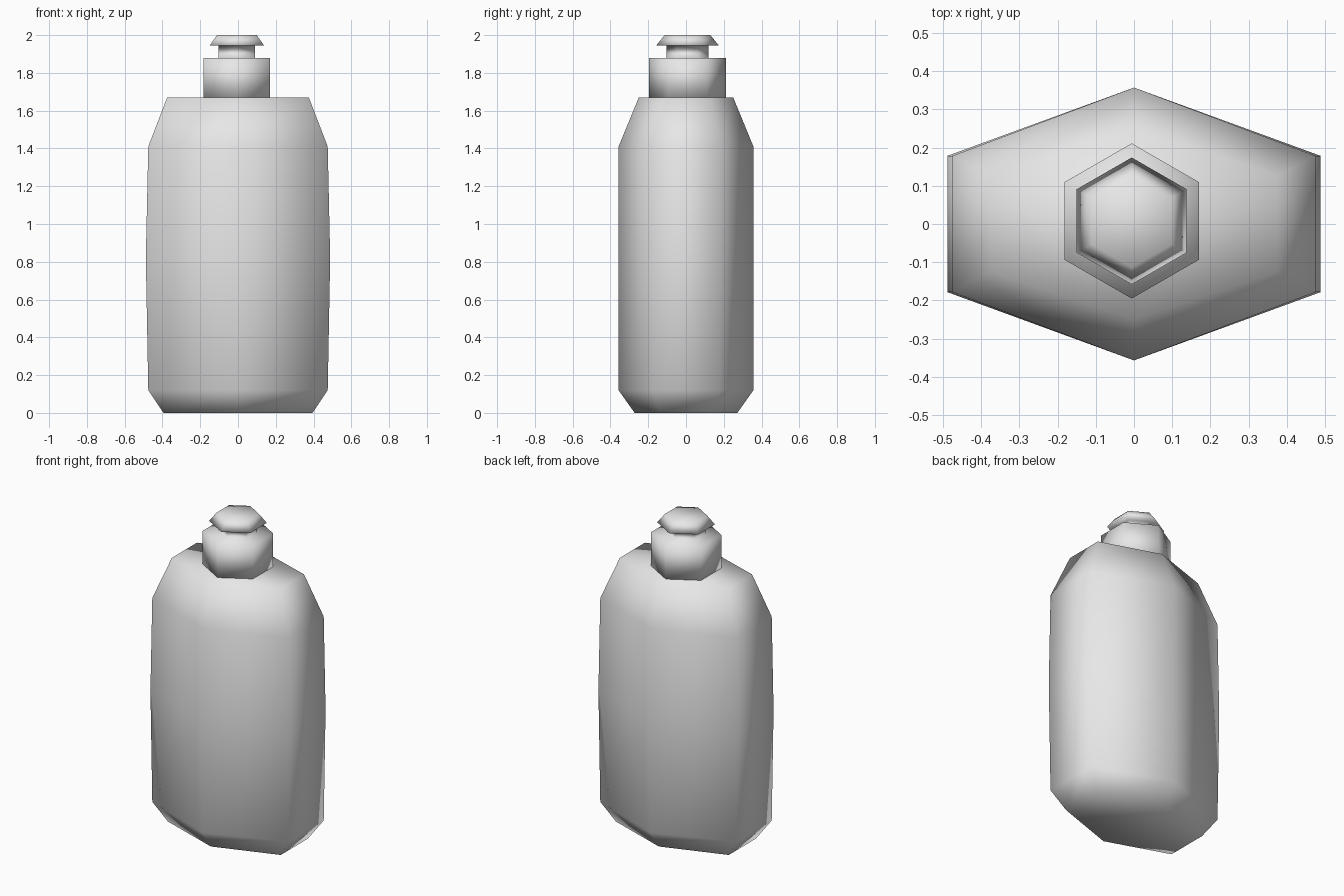
import bpy
import bmesh
import math

cube = bpy.data.objects.get("Cube")
if cube:
    bpy.data.objects.remove(cube, do_unlink=True)

# One plain grey for the whole bottle
grey = bpy.data.materials.new("plain_grey")
grey.use_nodes = True
colour = (0.8, 0.8, 0.8, 1.0)
grey.diffuse_color = colour
grey.node_tree.nodes["Principled BSDF"].inputs["Base Color"].default_value = colour

SIDES = 6


def hex_loft(name, profile, centre=(0, 0)):
    """Loft six-sided rings (z, half width in x, half depth in y), capped and smooth."""
    bm = bmesh.new()
    rings = []
    for z, w, d in profile:
        ring = []
        for i in range(SIDES):
            a = math.tau * (i - 0.5) / SIDES
            x = w * math.cos(a) / math.cos(math.pi / SIDES)
            ring.append(bm.verts.new((centre[0] + x, centre[1] + d * math.sin(a), z)))
        rings.append(ring)
    for low, high in zip(rings, rings[1:]):
        for i in range(SIDES):
            j = (i + 1) % SIDES
            bm.faces.new((low[i], low[j], high[j], high[i]))
    bm.faces.new(rings[0][::-1])
    bm.faces.new(rings[-1])
    for face in bm.faces:
        face.smooth = True
    mesh = bpy.data.meshes.new(name)
    bm.to_mesh(mesh)
    bm.free()
    mesh.materials.append(grey)
    obj = bpy.data.objects.new(name, mesh)
    bpy.context.collection.objects.link(obj)
    return obj


# Bottle body: chamfered foot, slight bulge at the sides, sloped shoulders
hex_loft("bottle_body", [
    (0.0, 0.395, 0.272),
    (0.12, 0.475, 0.357),
    (0.82, 0.488, 0.357),
    (1.41, 0.475, 0.357),
    (1.67, 0.375, 0.25),
])

# Cap: wide collar, narrow stem and flared pull knob
hex_loft("cap_and_knob", [
    (1.66, 0.176, 0.203),
    (1.88, 0.176, 0.203),
    (1.88, 0.096, 0.111),
    (1.945, 0.096, 0.111),
    (1.945, 0.144, 0.166),
    (2.0, 0.105, 0.121),
], centre=(-0.006, 0.008))
